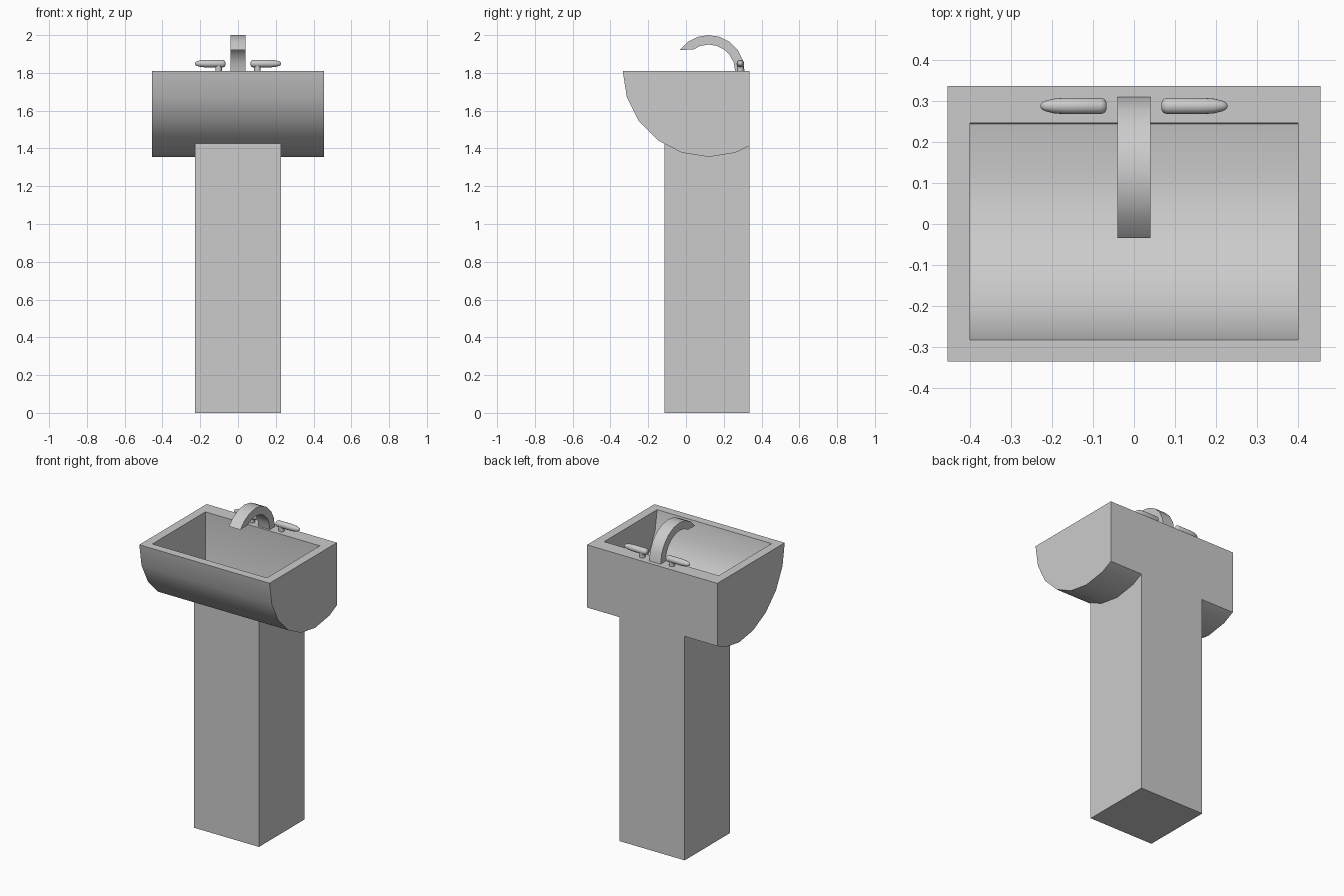
import bpy, bmesh
from math import cos, sin, radians, sqrt, pi

if "Cube" in bpy.data.objects:
    bpy.data.objects.remove(bpy.data.objects["Cube"])

CY, CZ = 0.12, 1.81      # shared centre of all arcs; CZ is the rim height
BACK = 0.337


def finish(bm, name, angle=30):
    bmesh.ops.recalc_face_normals(bm, faces=bm.faces)
    me = bpy.data.meshes.new(name)
    bm.to_mesh(me)
    bm.free()
    ob = bpy.data.objects.new(name, me)
    bpy.context.collection.objects.link(ob)
    smooth(ob, angle)
    return ob


def smooth(ob, angle=30):
    bpy.ops.object.select_all(action='DESELECT')
    ob.select_set(True)
    bpy.context.view_layer.objects.active = ob
    bpy.ops.object.shade_smooth_by_angle(angle=radians(angle))


def extrude_x(name, profile, half):
    """Extrude a (y, z) outline symmetrically along x."""
    bm = bmesh.new()
    face = bm.faces.new([bm.verts.new((-half, y, z)) for y, z in profile])
    new = bmesh.ops.extrude_face_region(bm, geom=[face])['geom']
    bmesh.ops.translate(bm, vec=(2 * half, 0, 0),
                        verts=[v for v in new if isinstance(v, bmesh.types.BMVert)])
    return finish(bm, name)


def arc(r, a0, a1, step=18):
    return [(CY + r * cos(radians(a)), CZ + r * sin(radians(a)))
            for a in range(a0, a1 + (1 if step > 0 else -1), step)]


def bowl(r, back, top):
    """Round-bottomed outline cut off by a flat back."""
    pts = [(CY - r, top)] * (top > CZ) + arc(r, 180, 288)
    pts = [p for p in pts if p[0] < back - 0.001]
    return pts + [(back, CZ - sqrt(r * r - (back - CY) ** 2) * 0.99), (back, top)]


# basin with hollowed bowl
basin = extrude_x("basin", bowl(0.455, BACK, CZ), 0.455)
cutter = extrude_x("bowl_cutter", bowl(0.403, 0.246, CZ + 0.1), 0.4)
mod = basin.modifiers.new("hollow", 'BOOLEAN')
mod.object = cutter
mod.solver = 'EXACT'
bpy.context.view_layer.objects.active = basin
bpy.ops.object.modifier_apply(modifier=mod.name)
bpy.data.objects.remove(cutter)
smooth(basin)

# pedestal, its top following the underside of the basin
top = [(y, z + 0.01) for y, z in arc(0.455, 252, 288)]
extrude_x("pedestal", [(BACK, 0), (-0.115, 0), (-0.115, 1.435)] + top + [(BACK, 1.415)], 0.227)

# curved spout with a level outlet
extrude_x("spout", arc(0.19, 0, 144) + arc(0.14, 126, 0, -18), 0.04)


def revolve(bm, profile, axis, centre, sides=16):
    """Spin (distance, radius) points around the x or z axis."""
    rings = []
    for d, r in profile:
        ring = []
        for i in range(sides):
            u, v = r * cos(2 * pi * i / sides), r * sin(2 * pi * i / sides)
            off = (d, u, v) if axis == 'x' else (u, v, d)
            ring.append(bm.verts.new([c + o for c, o in zip(centre, off)]))
        rings.append(ring)
    for a, b in zip(rings, rings[1:]):
        for i in range(sides):
            j = (i + 1) % sides
            bm.faces.new((a[i], a[j], b[j], b[i]))
    bm.faces.new(rings[0])
    bm.faces.new(rings[-1])


# pair of lever handles on short posts
bm = bmesh.new()
revolve(bm, [(0.067, 0.009), (0.071, 0.016), (0.08, 0.02), (0.17, 0.02),
             (0.195, 0.018), (0.216, 0.013), (0.225, 0.008), (0.228, 0.003)],
        'x', (0, 0.288, 1.849))
revolve(bm, [(1.80, 0.017), (1.845, 0.017)], 'z', (0.103, 0.288, 0))
handles = finish(bm, "tap_handles", 45)
handles.modifiers.new("mirror", 'MIRROR').use_clip = False
